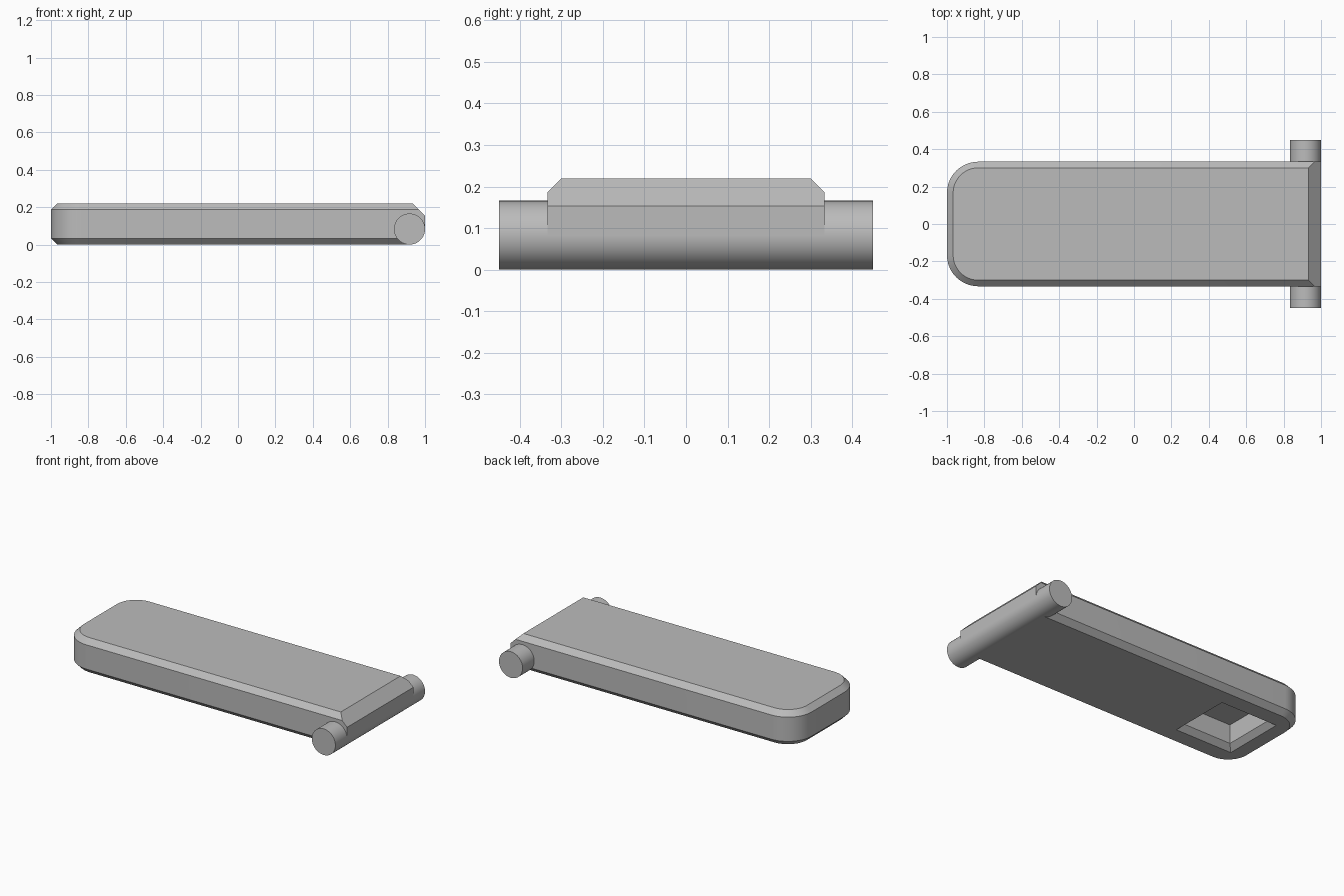
import bpy, bmesh, math
from mathutils import Vector

if "Cube" in bpy.data.objects:
    bpy.data.objects.remove(bpy.data.objects["Cube"])

grey = bpy.data.materials.new("plain grey")
grey.diffuse_color = (0.5, 0.5, 0.5, 1)
grey.use_nodes = True
grey.node_tree.nodes["Principled BSDF"].inputs["Base Color"].default_value = grey.diffuse_color


def finish(bm, name):
    bmesh.ops.recalc_face_normals(bm, faces=bm.faces)
    mesh = bpy.data.meshes.new(name)
    bm.to_mesh(mesh)
    bm.free()
    obj = bpy.data.objects.new(name, mesh)
    bpy.context.collection.objects.link(obj)
    mesh.materials.append(grey)
    return obj


def loft(levels):
    """Stack outlines of equal point count and close both ends."""
    bm = bmesh.new()
    rings = [[bm.verts.new((x, y, z)) for x, y in pts] for z, pts in levels]
    n = len(rings[0])
    for a, b in zip(rings, rings[1:]):
        for i in range(n):
            j = (i + 1) % n
            bm.faces.new((a[i], a[j], b[j], b[i]))
    bm.faces.new(rings[0][::-1])
    bm.faces.new(rings[-1])
    return bm


def smooth(obj):
    bpy.ops.object.select_all(action='DESELECT')
    obj.select_set(True)
    bpy.context.view_layer.objects.active = obj
    bpy.ops.object.shade_smooth_by_angle(angle=math.radians(30))


def plan(inset):
    """Slab outline: straight right end, rounded left corners."""
    hw, r, steps = 0.333 - inset, 0.167 - inset, 12
    pts = [(1.0, -hw), (1.0, hw)]
    for sign, start in ((1, 90), (-1, 180)):
        for i in range(steps + 1):
            a = math.radians(start + 90 * i / steps)
            pts.append((-0.833 + r * math.cos(a), sign * 0.166 + r * math.sin(a)))
    return pts


def square(h):
    cx = -0.68
    return [(cx - h, -h), (cx + h, -h), (cx + h, h), (cx - h, h)]


# Slab with chamfered rims
C = 0.033
bm = loft([(0, plan(C)), (C, plan(0)), (0.22 - C, plan(0)), (0.22, plan(C))])
# Slope the hinge end above and below
for co, no in (((1, 0, 0.153), (1, 0, 1)), ((1, 0, 0.083), (1, 0, -1))):
    cut = bmesh.ops.bisect_plane(bm, geom=bm.verts[:] + bm.edges[:] + bm.faces[:],
                                 plane_co=Vector(co), plane_no=Vector(no), clear_outer=True)
    edges = [e for e in cut["geom_cut"] if isinstance(e, bmesh.types.BMEdge)]
    bmesh.ops.contextual_create(bm, geom=edges)
slab = finish(bm, "slab")

# Square pocket with a flared rim in the underside
cutter = finish(loft([(-C, square(0.2 + C)), (C, square(0.2 - C)),
                      (0.153, square(0.2 - C))]), "pocket_cutter")
cutter.hide_render = True
cutter.hide_viewport = True
mod = slab.modifiers.new("pocket", 'BOOLEAN')
mod.operation = 'DIFFERENCE'
mod.solver = 'EXACT'
mod.object = cutter
bpy.context.view_layer.objects.active = slab
bpy.ops.object.modifier_apply(modifier=mod.name)
smooth(slab)

# Hinge pin
bpy.ops.mesh.primitive_cylinder_add(vertices=64, radius=0.083, depth=0.9,
                                    location=(0.917, 0, 0.083),
                                    rotation=(math.pi / 2, 0, 0))
pin = bpy.context.object
pin.name = "hinge_pin"
pin.data.materials.append(grey)
smooth(pin)
